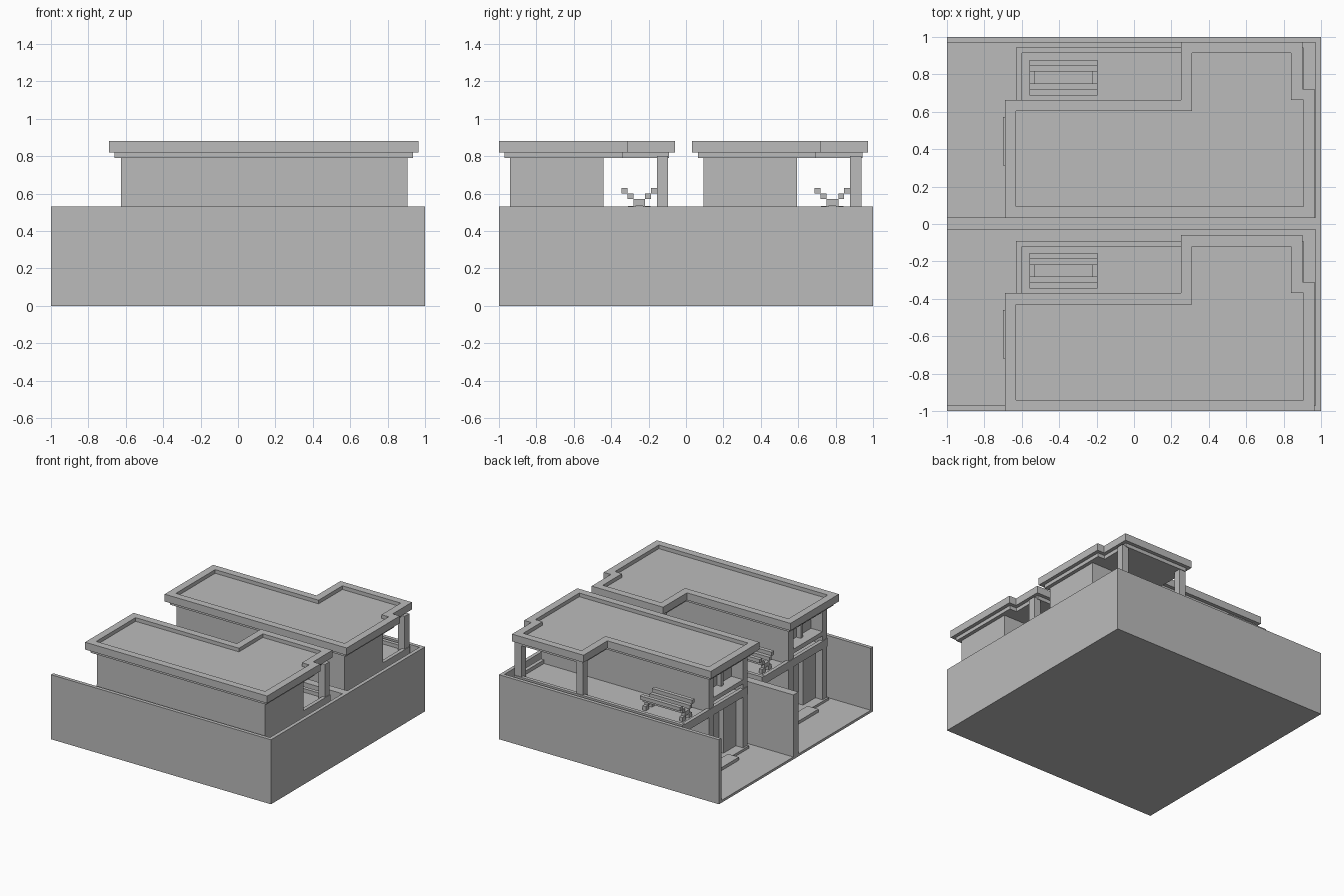
import bpy, bmesh
from mathutils import Vector

cube = bpy.data.objects.get("Cube")
if cube:
    bpy.data.objects.remove(cube, do_unlink=True)

plaster = bpy.data.materials.new("grey_plaster")
plaster.use_nodes = True
GREY = (0.5, 0.5, 0.5, 1)
plaster.diffuse_color = GREY
plaster.node_tree.nodes["Principled BSDF"].inputs["Base Color"].default_value = GREY


def finish(bm, name):
    bmesh.ops.recalc_face_normals(bm, faces=bm.faces)
    mesh = bpy.data.meshes.new(name)
    bm.to_mesh(mesh)
    bm.free()
    mesh.materials.append(plaster)
    obj = bpy.data.objects.new(name, mesh)
    bpy.context.collection.objects.link(obj)
    return obj


def box(name, x, y, z, shift=0):
    """Box from ranges along each axis."""
    bm = bmesh.new()
    bmesh.ops.create_cube(bm, size=1)
    for v in bm.verts:
        v.co = Vector([(r[0] + r[1]) / 2 + c * (r[1] - r[0])
                       for c, r in zip(v.co, (x, y, z))])
    for v in bm.verts:
        v.co.y += shift
    return finish(bm, name)


def push(bm, face, dz):
    """Extrude one face straight up or down."""
    new = bmesh.ops.extrude_discrete_faces(bm, faces=[face])["faces"][0]
    bmesh.ops.translate(bm, vec=(0, 0, dz), verts=new.verts)
    return new


def roof(name, outline, shift):
    """Flat roof with a raised rim and a stepped trim below."""
    bm = bmesh.new()
    bottom = bm.faces.new([bm.verts.new((x, y + shift, 0.82)) for x, y in outline])
    ring = bmesh.ops.extrude_face_region(bm, geom=[bottom], use_keep_orig=True)["geom"]
    bmesh.ops.translate(bm, vec=(0, 0, 0.06),
                        verts=[g for g in ring if isinstance(g, bmesh.types.BMVert)])
    bmesh.ops.recalc_face_normals(bm, faces=bm.faces)
    top = max(bm.faces, key=lambda f: f.calc_center_median().z)
    low = min(bm.faces, key=lambda f: f.calc_center_median().z)
    for face, width, dz in ((top, 0.06, -0.03), (low, 0.03, -0.03)):
        bmesh.ops.inset_region(bm, faces=[face], thickness=width, use_even_offset=True)
        push(bm, face, dz)
    finish(bm, name)


# Plot: floor and boundary walls, open at the -x end
WALL = (0, 0.53)
box("floor", (-1, 1), (-1, 1), (0, 0.02))
box("end_wall", (0.97, 1), (-1, 1), WALL)
box("front_side_wall", (-1, 1), (-1, -0.97), WALL)
box("dividing_wall", (-1, 1), (-0.03, 0.035), WALL)
box("back_side_wall", (-1, 1), (0.97, 1), WALL)

ROOF = [(-0.69, -1), (0.965, -1), (0.965, -0.31), (0.9, -0.31),
        (0.9, -0.06), (0.25, -0.06), (0.25, -0.37), (-0.69, -0.37)]


def house(tag, d):
    def part(name, x, y, z):
        box(tag + name, x, y, z, d)

    # Main volume set back behind the entrance frame
    part("house_body", (-0.52, 0.905), (-0.94, -0.44), (0.02, 0.8))
    for side, y in (("far", (-0.94, -0.88)), ("near", (-0.5, -0.44))):
        part(side + "_frame_column", (-0.625, -0.5), y, (0.02, 0.8))
    part("window_sill", (-0.625, -0.5), (-0.88, -0.5), (0.565, 0.6))
    part("frame_lintel", (-0.625, -0.5), (-0.88, -0.5), (0.76, 0.8))
    part("door_surround", (-0.56, -0.5), (-0.88, -0.72), (0.02, 0.46))
    part("window_mullion", (-0.56, -0.5), (-0.72, -0.69), (0.6, 0.76))
    part("entrance_base", (-0.64, -0.5), (-0.94, -0.44), (0.02, 0.04))
    part("entrance_step", (-0.7, -0.6), (-0.72, -0.46), (0.02, 0.045))

    # Terrace with a low curb
    part("terrace_slab", (-0.63, 0.905), (-0.94, -0.09), (0.46, 0.5))
    part("terrace_side_curb", (-0.63, 0.905), (-0.12, -0.09), (0.49, 0.53))
    part("terrace_front_curb", (-0.63, -0.6), (-0.94, -0.12), (0.49, 0.525))
    part("terrace_rear_curb", (0.875, 0.905), (-0.44, -0.12), (0.49, 0.53))
    part("terrace_support", (-0.625, -0.565), (-0.155, -0.095), (0.02, 0.47))
    for n, x in enumerate(((0.28, 0.34), (0.84, 0.9))):
        part("roof_post_%d" % n, x, (-0.155, -0.095), (0.49, 0.8))

    # Slatted bench: mirrored stepped slats on spread end legs
    mid = -0.25
    length = (-0.56, -0.195)
    for s in (-1, 1):
        def band(a, b):
            return tuple(sorted((mid + s * a, mid + s * b)))
        side = "left_" if s > 0 else "right_"
        part(side + "bench_outer_slat", length, band(0.063, 0.095), (0.6, 0.63))
        part(side + "bench_inner_slat", length, band(0.032, 0.063), (0.57, 0.6))
        for n, x in enumerate(((-0.56, -0.53), (-0.225, -0.195))):
            part(side + "bench_foot_%d" % n, x, band(0.02, 0.06), (0.5, 0.535))
    for n, x in enumerate(((-0.56, -0.53), (-0.225, -0.195))):
        part("bench_leg_%d" % n, x, (mid - 0.032, mid + 0.032), (0.535, 0.57))

    roof(tag + "roof", ROOF, d)


house("front_", 0)
house("back_", 1.033)
